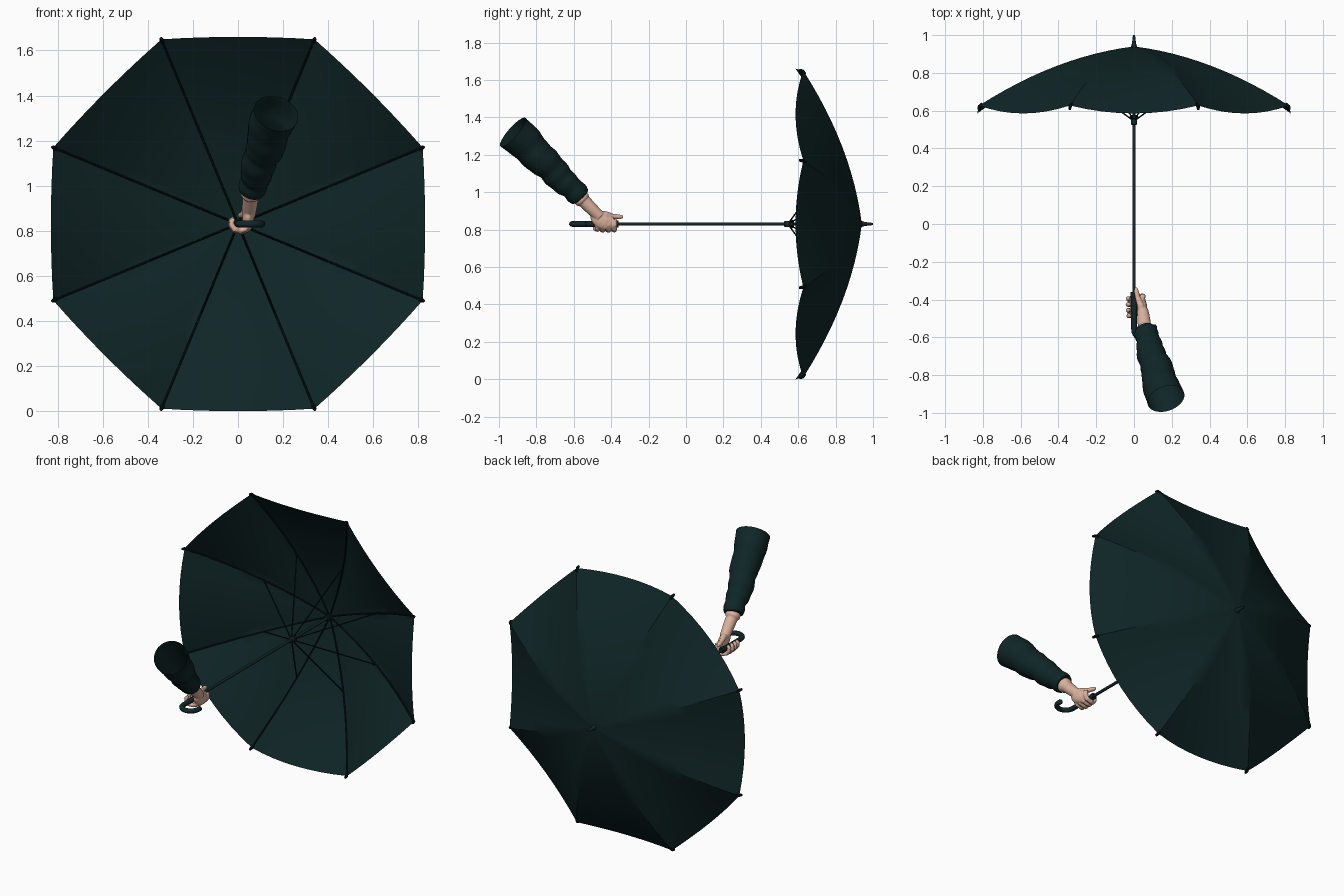
import bpy, bmesh, math
from mathutils import Vector, Matrix

if "Cube" in bpy.data.objects:
    bpy.data.objects.remove(bpy.data.objects["Cube"])

CZ = 0.83          # height of the umbrella axis
RIB_R = 0.887      # radius of the rib tips


def material(name, rgb):
    m = bpy.data.materials.new(name)
    m.diffuse_color = (*rgb, 1)
    m.use_nodes = True
    m.node_tree.nodes["Principled BSDF"].inputs["Base Color"].default_value = m.diffuse_color
    return m


TEAL = material("dark_teal", (0.005, 0.019, 0.020))
BLACK = material("black_green", (0.002, 0.007, 0.008))
METAL = material("shaft_teal", (0.006, 0.020, 0.023))
SKIN = material("skin", (0.72, 0.45, 0.34))


def finish(name, bm, mat, angle=40):
    bmesh.ops.recalc_face_normals(bm, faces=bm.faces)
    me = bpy.data.meshes.new(name)
    bm.to_mesh(me)
    bm.free()
    me.materials.append(mat)
    ob = bpy.data.objects.new(name, me)
    bpy.context.collection.objects.link(ob)
    bpy.ops.object.select_all(action='DESELECT')
    ob.select_set(True)
    bpy.context.view_layer.objects.active = ob
    bpy.ops.object.shade_smooth_by_angle(angle=math.radians(angle))
    return ob


def tube(bm, pts, radii, sides=10, caps=True):
    """Sweep a circle of varying radius along a path."""
    pts = [Vector(p) for p in pts]
    if isinstance(radii, (int, float)):
        radii = [radii] * len(pts)
    rings, old, side = [], None, None
    for i, p in enumerate(pts):
        d = (pts[min(i + 1, len(pts) - 1)] - pts[max(i - 1, 0)]).normalized()
        if old is None:
            side = d.orthogonal().normalized()
        else:
            side = old.rotation_difference(d) @ side
        old, up = d, d.cross(side)
        rings.append([bm.verts.new(p + radii[i] * (math.cos(a) * side + math.sin(a) * up))
                      for a in (2 * math.pi * k / sides for k in range(sides))])
    for a, b in zip(rings, rings[1:]):
        for k in range(sides):
            n = (k + 1) % sides
            bm.faces.new((a[k], a[n], b[n], b[k]))
    if caps:
        bm.faces.new(rings[0])
        bm.faces.new(rings[-1])


def ball(bm, loc, scale, rot=0.0):
    bmesh.ops.create_uvsphere(bm, u_segments=16, v_segments=10, radius=1,
                              matrix=Matrix.Translation(loc) @ Matrix.Rotation(rot, 4, 'X')
                              @ Matrix.Diagonal((*scale, 1)))


def rib_y(r):
    return 0.94 - 0.113 * r - 0.27 * r * r


def polar(r, a, y):
    return Vector((r * math.cos(a), y, CZ + r * math.sin(a)))


ANGLES = [math.radians(22.5 + 45 * k) for k in range(8)]

# Canopy: eight panels that sag between the ribs
bm = bmesh.new()
ROWS, COLS = 12, 8
for a in ANGLES:
    b = a + math.pi / 4
    grid = []
    for i in range(ROWS + 1):
        t = i / ROWS
        r = RIB_R * t
        row = []
        for j in range(COLS + 1):
            u = j / COLS
            bulge = 4 * u * (1 - u) * t * t
            p = polar(r, a, rib_y(r)).lerp(polar(r, b, rib_y(r)), u)
            p += polar(0.011 * bulge, (a + b) / 2, 0) - Vector((0, 0, CZ))
            p.y -= 0.042 * bulge
            row.append(bm.verts.new(p))
        grid.append(row)
    for i in range(ROWS):
        for j in range(COLS):
            bm.faces.new((grid[i][j], grid[i][j + 1], grid[i + 1][j + 1], grid[i + 1][j]))
bmesh.ops.remove_doubles(bm, verts=bm.verts, dist=0.0005)
finish("canopy", bm, TEAL, 30)

# Ribs under the canopy, with tip caps
bm = bmesh.new()
tips = bmesh.new()
for a in ANGLES:
    tube(bm, [polar(r, a, rib_y(r) - 0.006) for r in (0.012 + 0.87 * k / 8 for k in range(9))], 0.005, 6)
    tube(tips, [polar(0.868, a, 0.637), polar(0.885, a, 0.622), polar(0.891, a, 0.606)],
         [0.008, 0.010, 0.007], 8)
finish("ribs", bm, BLACK)
finish("rib_tips", tips, BLACK)

# Stretchers from the runner to the ribs
bm = bmesh.new()
for a in ANGLES:
    tube(bm, [polar(0.015, a, 0.555), polar(0.43, a, rib_y(0.43) - 0.008)], 0.004, 6)
finish("stretchers", bm, BLACK)

# Shaft, runner, collar and ferrule along the axis
for name, mat, prof in (
        ("shaft", METAL, [(-0.40, 0.009), (0.94, 0.009)]),
        ("runner", METAL, [(0.525, 0.012), (0.53, 0.017), (0.555, 0.017), (0.56, 0.022),
                           (0.572, 0.022), (0.577, 0.012)]),
        ("crown", BLACK, [(0.90, 0.012), (0.905, 0.02), (0.925, 0.02)]),
        ("collar", METAL, [(-0.39, 0.017), (-0.385, 0.019), (-0.365, 0.019), (-0.36, 0.017)]),
        ("ferrule", METAL, [(0.925, 0.018), (0.943, 0.015), (0.955, 0.011), (0.99, 0.007), (1.0, 0.005)])):
    bm = bmesh.new()
    tube(bm, [(0, y, CZ) for y, _ in prof], [r for _, r in prof], 14)
    finish(name, bm, mat)

# Hooked handle
bm = bmesh.new()
hook = [(0.053 - 0.053 * math.cos(math.pi * k / 12), -0.557 - 0.053 * math.sin(math.pi * k / 12), CZ)
        for k in range(13)]
path = [(0, -0.36, CZ), (0, -0.46, CZ)] + hook + [(0.106, -0.54, CZ), (0.106, -0.533, CZ)]
tube(bm, path, [0.015] * (len(path) - 1) + [0.009], 14)
finish("hooked_handle", bm, METAL, 60)

# Sleeve: open tapered tube with soft wrinkles and a turned-in cuff
bm = bmesh.new()
start, end = Vector((0.058, -0.566, 0.975)), Vector((0.165, -0.925, 1.325))
N = 36
pts = [start.lerp(end, 0.03), start.lerp(end, 0.0)]
rad = [0.040, 0.047]
for k in range(N + 1):
    t = k / N
    wrinkle = 0.0035 * math.sin(t * 40) * (1 - t) + 0.0015 * math.sin(t * 23 + 1)
    rad.append(0.056 + 0.047 * t ** 0.85 + wrinkle)
    pts.append(start.lerp(end, 0.005 + 0.995 * t) + Vector((0.004 * math.sin(t * 14), 0, 0.004 * math.sin(t * 17))))
tube(bm, pts, rad, 28, caps=False)
finish("sleeve", bm, TEAL, 60)

# Hand gripping the handle: overlapping forms fused into one skin
bm = bmesh.new()
tube(bm, [(0.061, -0.58, 0.985), (0.057, -0.553, 0.96), (0.056, -0.545, 0.952), (0.052, -0.505, 0.912),
          (0.047, -0.46, 0.868)], [0.044, 0.045, 0.036, 0.034, 0.030], 16)
ball(bm, (0.045, -0.452, 0.85), (0.026, 0.066, 0.044), math.radians(-35))
ball(bm, (0.040, -0.425, 0.838), (0.024, 0.052, 0.040), math.radians(-10))
# fingers wrap beneath the handle and close on the far side
for y, s in ((-0.383, 1.0), (-0.414, 1.05), (-0.445, 1.02), (-0.474, 0.9)):
    arc = [(0.046, 0.025), (0.048, -0.005), (0.035, -0.025), (0.010, -0.033), (-0.016, -0.026),
           (-0.031, -0.006), (-0.031, 0.014), (-0.019, 0.027)]
    tube(bm, [(x * s, y - 0.012 * (x < 0), CZ + z * s) for x, z in arc],
         [0.014, 0.015, 0.0145, 0.0135, 0.0135, 0.013, 0.012, 0.008], 10)
# thumb lies along the top
tube(bm, [(0.045, -0.475, 0.88), (0.035, -0.43, 0.880), (0.020, -0.39, 0.871), (0.012, -0.355, 0.868),
          (0.010, -0.336, 0.868)], [0.022, 0.019, 0.014, 0.013, 0.007], 12)
hand = finish("hand", bm, SKIN, 180)
mod = hand.modifiers.new("fuse", 'REMESH')
mod.mode, mod.voxel_size, mod.use_smooth_shade = 'VOXEL', 0.0035, True
mod = hand.modifiers.new("soften", 'SMOOTH')
mod.factor, mod.iterations = 0.5, 3
